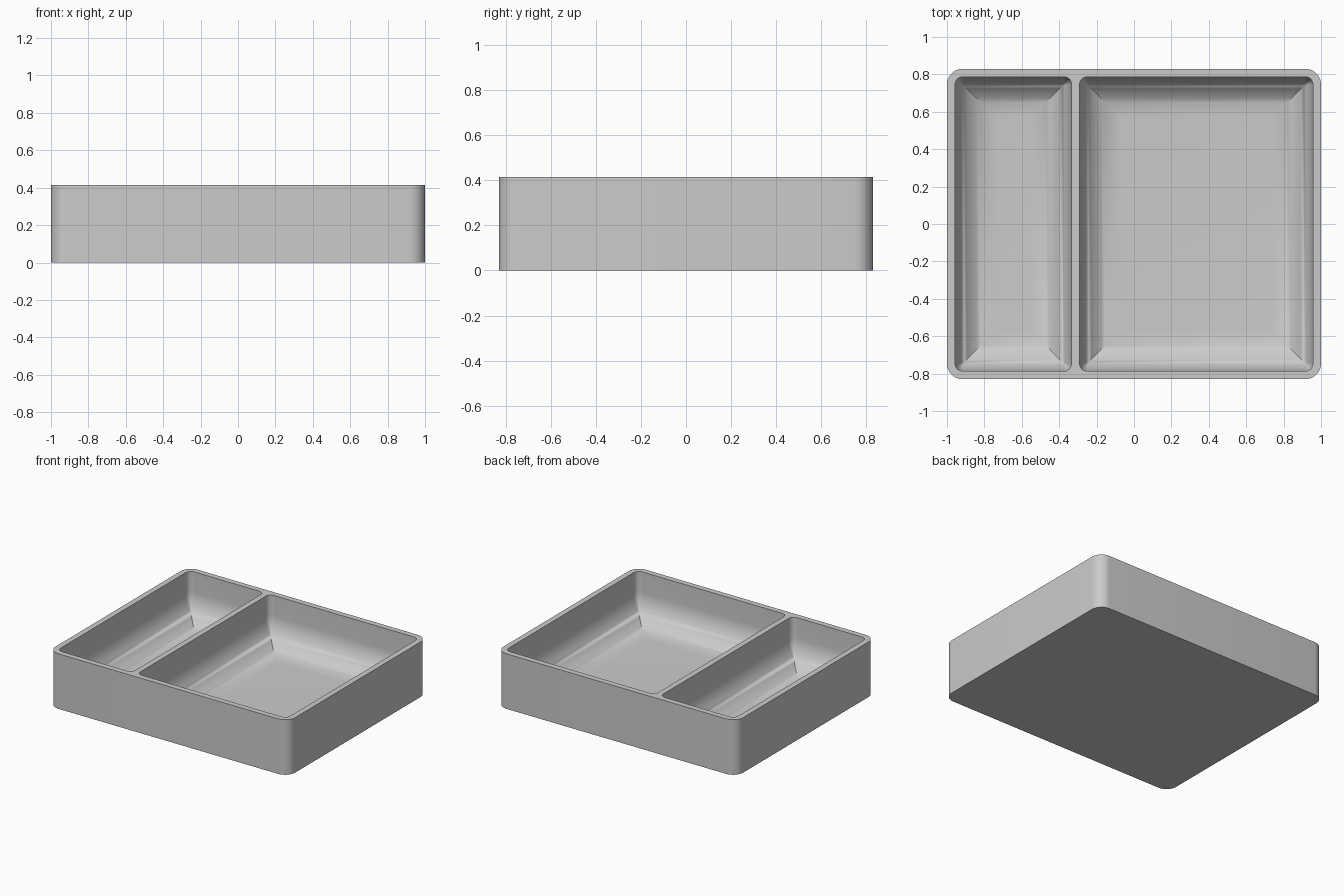
import bpy, bmesh, math

cube = bpy.data.objects.get("Cube")
if cube:
    bpy.data.objects.remove(cube)

HEIGHT, HALF_X, HALF_Y = 0.415, 1.0, 0.83
WALL, FLOOR, FILLET = 0.043, 0.042, 0.22
CORNER_STEPS, FILLET_STEPS = 10, 16


def ring(bm, x0, x1, half_y, radius, z):
    """Rounded rectangle of vertices at height z."""
    verts = []
    corners = [(x1, half_y, 1, 1), (x0, half_y, -1, 1),
               (x0, -half_y, -1, -1), (x1, -half_y, 1, -1)]
    for i, (x, y, sx, sy) in enumerate(corners):
        for k in range(CORNER_STEPS + 1):
            a = math.pi / 2 * (i + k / CORNER_STEPS)
            verts.append(bm.verts.new((x + radius * (math.cos(a) - sx),
                                       y + radius * (math.sin(a) - sy), z)))
    return verts


def bridge(bm, a, b):
    n = len(a)
    for i in range(n):
        j = (i + 1) % n
        bm.faces.new((a[i], a[j], b[j], b[i]))


def pocket(bm, x0, x1):
    """Compartment with straight walls curving into a flat floor."""
    half_y, corner = HALF_Y - WALL, 0.042
    top = ring(bm, x0, x1, half_y, corner, HEIGHT)
    last = top
    for k in range(FILLET_STEPS + 1):
        a = math.pi / 2 * k / FILLET_STEPS
        inset = FILLET * (1 - math.cos(a))
        z = FLOOR + FILLET * (1 - math.sin(a))
        loop = ring(bm, x0 + inset, x1 - inset, half_y - inset,
                    max(corner - inset, 0), z)
        bridge(bm, last, loop)
        last = loop
    bm.faces.new(last)
    return top


bm = bmesh.new()

# Outer shell and underside
base = ring(bm, -HALF_X, HALF_X, HALF_Y, 0.085, 0)
rim = ring(bm, -HALF_X, HALF_X, HALF_Y, 0.085, HEIGHT)
bridge(bm, base, rim)
bm.faces.new(base)

# Narrow and wide compartments
loops = [rim, pocket(bm, -HALF_X + WALL, -0.334),
         pocket(bm, -0.291, HALF_X - WALL)]

# Flat rim and divider top
edges = [bm.edges.get((loop[i - 1], loop[i]))
         for loop in loops for i in range(len(loop))]
bmesh.ops.triangle_fill(bm, edges=edges, use_beauty=True)

# Merge the mitred corner points
bmesh.ops.remove_doubles(bm, verts=bm.verts[:], dist=0.00002)
bmesh.ops.recalc_face_normals(bm, faces=bm.faces[:])

mesh = bpy.data.meshes.new("divided_tray")
bm.to_mesh(mesh)
bm.free()
tray = bpy.data.objects.new("divided_tray", mesh)
bpy.context.collection.objects.link(tray)

# Plain grey material
grey = bpy.data.materials.new("light_grey")
grey.use_nodes = True
colour = (0.6, 0.6, 0.6, 1)
grey.diffuse_color = colour
grey.node_tree.nodes["Principled BSDF"].inputs["Base Color"].default_value = colour
mesh.materials.append(grey)

bpy.ops.object.select_all(action='DESELECT')
tray.select_set(True)
bpy.context.view_layer.objects.active = tray
bpy.ops.object.shade_smooth_by_angle(angle=math.radians(30))
